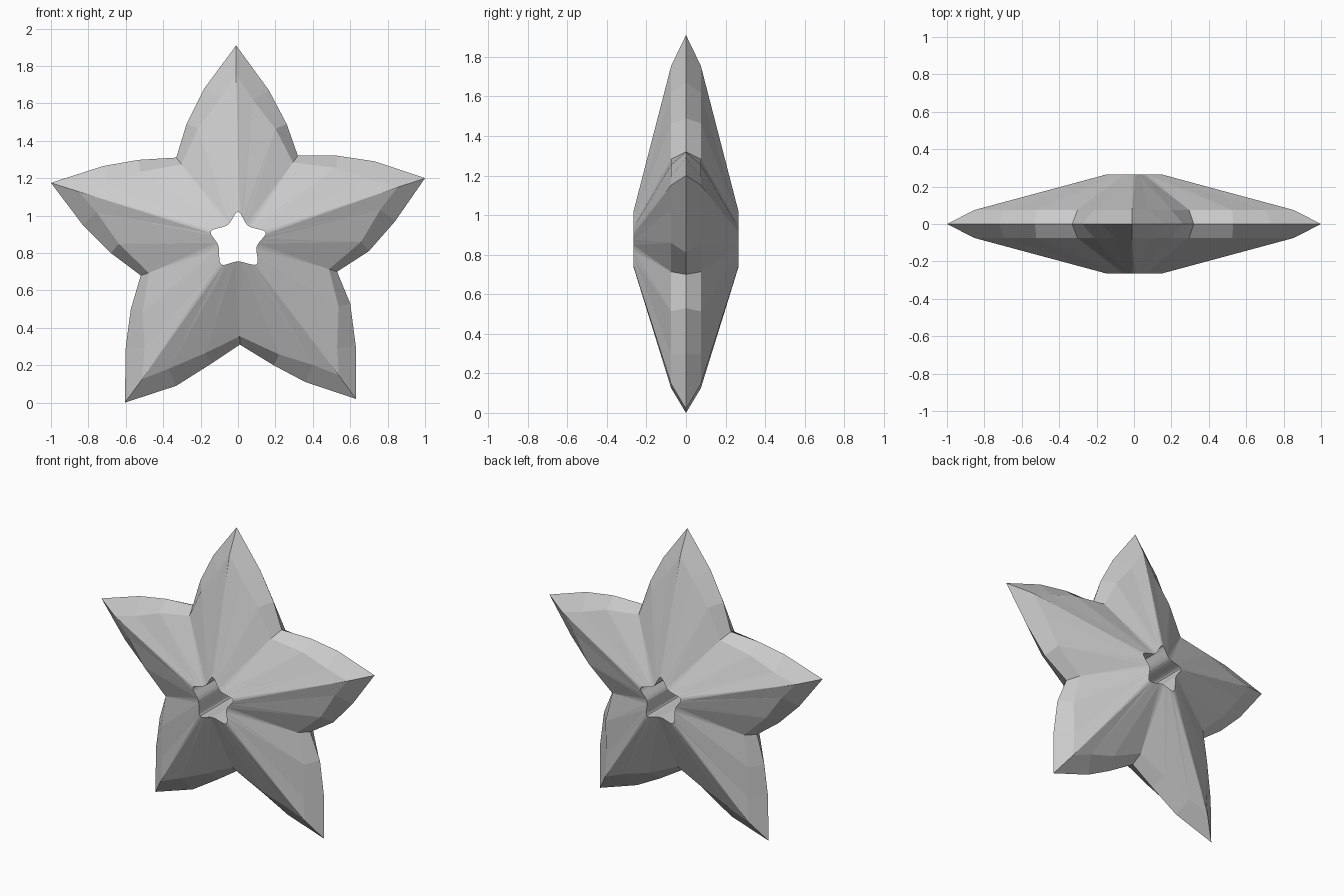
import bpy, bmesh
from mathutils import Vector

if "Cube" in bpy.data.objects:
    bpy.data.objects.remove(bpy.data.objects["Cube"])

# Star outline, clockwise from the top tip: tip, two side points, valley, two side points, ...
outline = [(-0.01, 1.91), (0.165, 1.67), (0.26, 1.49), (0.32, 1.32), (0.53, 1.32), (0.73, 1.29),
           (1.0, 1.2), (0.84, 0.97), (0.70, 0.81), (0.53, 0.70), (0.60, 0.53), (0.63, 0.30),
           (0.63, 0.02), (0.36, 0.11), (0.19, 0.20), (0.01, 0.31), (-0.14, 0.21), (-0.33, 0.09),
           (-0.605, 0.0), (-0.60, 0.30), (-0.573, 0.50), (-0.52, 0.68), (-0.68, 0.80), (-0.83, 0.95),
           (-1.0, 1.175), (-0.72, 1.265), (-0.53, 1.298), (-0.33, 1.31), (-0.275, 1.49), (-0.18, 1.68)]
# Star hole, same order: tip, valley, tip, ...
hole_ctrl = [(0, 1.02), (0.055, 0.945), (0.148, 0.91), (0.10, 0.835), (0.10, 0.74),
             (0.0, 0.755), (-0.09, 0.74), (-0.105, 0.84), (-0.145, 0.915), (-0.055, 0.95)]
inset_by = [0.155, 0.10, 0.065, 0.045, 0.065, 0.10]

outer = [Vector(p) for p in outline]
N = len(outer)


def inset(i):
    a = (outer[i] - outer[i - 1]).normalized()
    b = (outer[(i + 1) % N] - outer[i]).normalized()
    t = (a + b).normalized()
    return outer[i] + Vector((t.y, -t.x)) * inset_by[i % 6]


def smooth_loop(ctrl, steps):
    pts = [Vector(p) for p in ctrl]
    n, out = len(pts), []
    for i in range(n):
        p0, p1, p2, p3 = (pts[(i + k) % n] for k in (-1, 0, 1, 2))
        m1, m2 = (p2 - p0) * 0.5, (p3 - p1) * 0.5
        for s in range(steps):
            t = s / steps
            out.append(p1 * (2*t**3 - 3*t**2 + 1) + m1 * (t**3 - 2*t**2 + t)
                       + p2 * (3*t**2 - 2*t**3) + m2 * (t**3 - t**2))
    return out


inner = [inset(i) for i in range(N)]
hole = smooth_loop(hole_ctrl, 6)
H = len(hole)

bm = bmesh.new()


def ring(pts, y):
    return [bm.verts.new((p.x, y, p.y)) for p in pts]


# Rim, bevel and sloping arms on both sides of the star
rim = ring(outer, 0)
hole_rings = []
for side in (-1, 1):
    bev = ring(inner, side * 0.075)
    hol = ring(hole, side * 0.265)
    hole_rings.append(hol)
    for i in range(N):
        j = (i + 1) % N
        h0, h1, h2 = hol[2 * i], hol[2 * i + 1], hol[(2 * i + 2) % H]
        bm.faces.new((rim[i], rim[j], bev[j], bev[i]))
        bm.faces.new((bev[i], h1, h0))
        bm.faces.new((bev[i], bev[j], h1))
        bm.faces.new((bev[j], h2, h1))

# Wall of the through hole
f, b = hole_rings
for i in range(H):
    j = (i + 1) % H
    bm.faces.new((f[i], f[j], b[j], b[i]))

bmesh.ops.recalc_face_normals(bm, faces=bm.faces)
mesh = bpy.data.meshes.new("star_body")
bm.to_mesh(mesh)
bm.free()
star = bpy.data.objects.new("star_body", mesh)
bpy.context.collection.objects.link(star)
